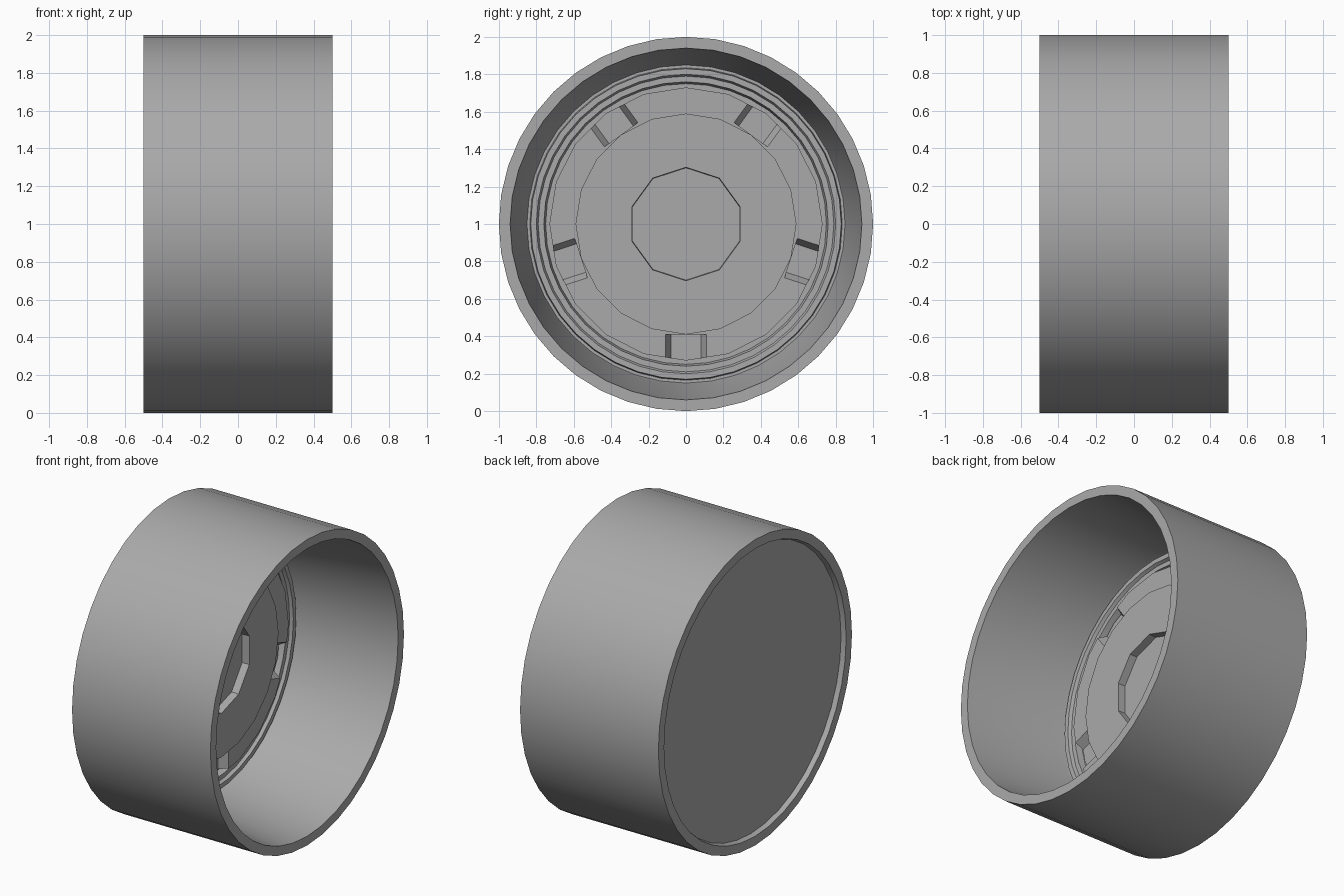
import bpy, bmesh, math
from mathutils import Matrix

if "Cube" in bpy.data.objects:
    bpy.data.objects.remove(bpy.data.objects["Cube"])

grey = bpy.data.materials.new("plain grey")
grey.use_nodes = True
GREY = (0.4, 0.4, 0.4, 1)
grey.diffuse_color = GREY
grey.node_tree.nodes["Principled BSDF"].inputs["Base Color"].default_value = GREY


def finish(name, bm):
    bmesh.ops.recalc_face_normals(bm, faces=bm.faces)
    mesh = bpy.data.meshes.new(name)
    bm.to_mesh(mesh)
    bm.free()
    mesh.materials.append(grey)
    obj = bpy.data.objects.new(name, mesh)
    bpy.context.collection.objects.link(obj)
    return obj


def lathe(name, profile, sides):
    """Turn (x, radius) points around the x axis; flat caps close both ends."""
    bm = bmesh.new()
    rings = []
    for x, r in profile:
        angles = [math.tau * i / sides for i in range(sides)]
        rings.append([bm.verts.new((x, r * math.sin(a), 1 + r * math.cos(a))) for a in angles])
    for low, high in zip(rings, rings[1:]):
        for i in range(sides):
            j = (i + 1) % sides
            bm.faces.new((low[i], low[j], high[j], high[i]))
    bm.faces.new(rings[0])
    bm.faces.new(rings[-1])
    return finish(name, bm)


def pocket_cutter(angle):
    """Block with drafted sides, narrow end inside the hub."""
    bm = bmesh.new()
    bmesh.ops.create_cube(bm, size=1)
    for v in bm.verts:
        half_width = 0.13 if v.co.x > 0 else 0.08
        v.co.y = math.copysign(half_width, v.co.y)
        v.co.x = -0.11 if v.co.x > 0 else -0.2
        v.co.z = -0.59 if v.co.z > 0 else -0.8
    turn = Matrix.Translation((0, 0, 1)) @ Matrix.Rotation(angle, 4, 'X')
    bmesh.ops.transform(bm, matrix=turn, verts=bm.verts)
    return finish("pocket_cutter", bm)


def activate(obj):
    bpy.ops.object.select_all(action='DESELECT')
    obj.select_set(True)
    bpy.context.view_layer.objects.active = obj


def cut(obj, cutter):
    activate(obj)
    mod = obj.modifiers.new("cut", 'BOOLEAN')
    mod.operation = 'DIFFERENCE'
    mod.solver = 'EXACT'
    mod.object = cutter
    bpy.ops.object.modifier_apply(modifier=mod.name)
    bpy.data.objects.remove(cutter)


# Drum: recessed back, straight outside, tapered inner wall, grooved seat
drum = lathe("drum", [
    (-0.47, 0.93), (-0.5, 0.94), (-0.5, 1), (0.5, 1), (0.5, 0.94),
    (-0.16, 0.86), (-0.2, 0.85), (-0.2, 0.835), (-0.16, 0.83),
    (-0.16, 0.8), (-0.18, 0.79), (-0.18, 0.76), (-0.22, 0.75)], 40)

# Hub: stepped disc with five pockets and a ten-sided recess
hub = lathe("hub", [(-0.25, 0.73), (-0.145, 0.73), (-0.145, 0.59), (-0.12, 0.59)], 20)
for k in range(5):
    cut(hub, pocket_cutter(math.tau * k / 5))
cut(hub, lathe("recess_cutter", [(-0.17, 0.3), (0, 0.31)], 10))

# Smooth only the drum; the hub stays faceted
activate(drum)
bpy.ops.object.shade_smooth_by_angle(angle=math.radians(25))
